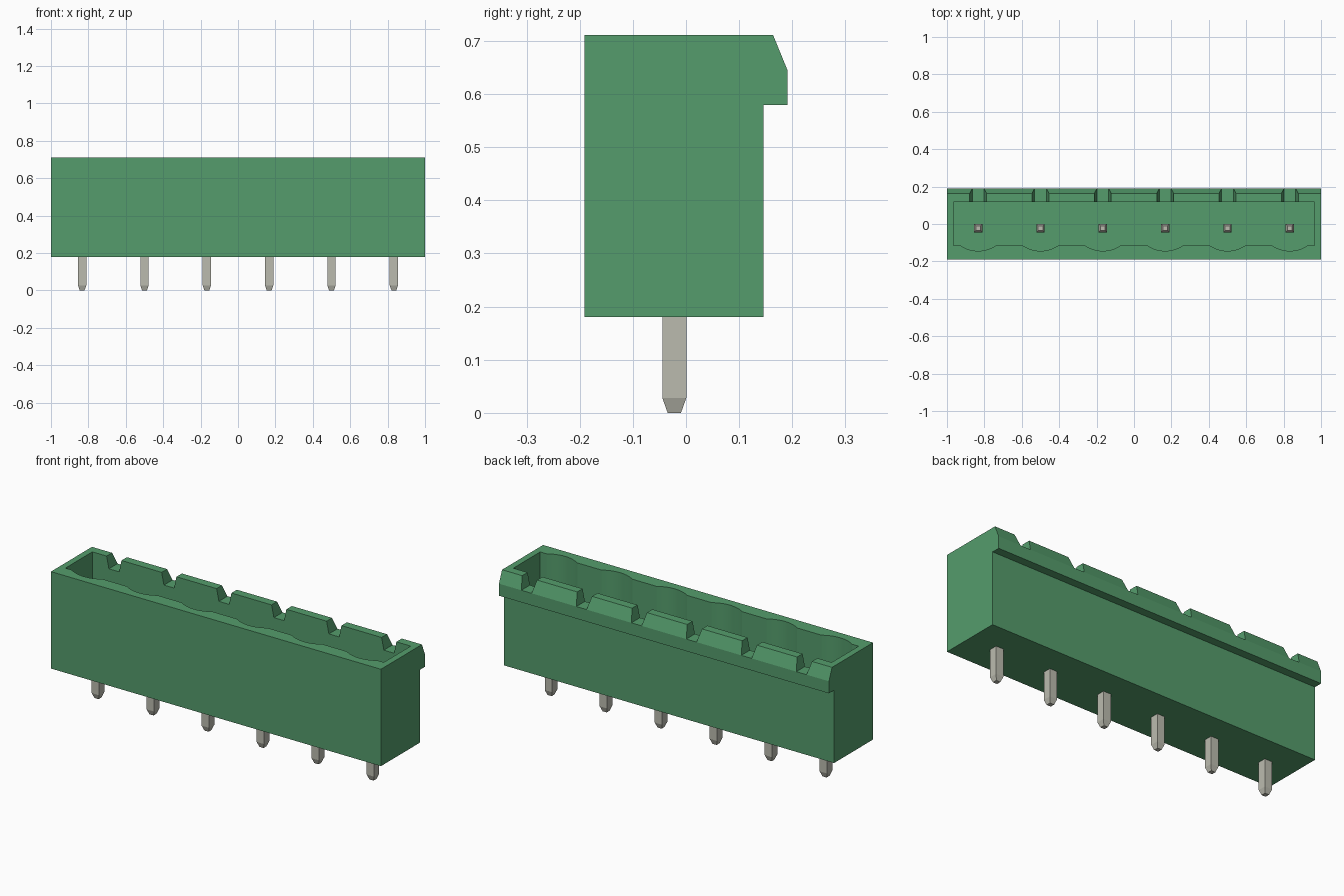
import bpy
import bmesh
import math
from mathutils import Vector

cube = bpy.data.objects.get("Cube")
if cube:
    bpy.data.objects.remove(cube, do_unlink=True)

PIN_X = [(i - 2.5) / 3 for i in range(6)]
PIN_Y = -0.022
TOP, BASE, FLOOR = 0.711, 0.18, 0.29


def material(name, rgb):
    mat = bpy.data.materials.new(name)
    mat.use_nodes = True
    mat.diffuse_color = (*rgb, 1)
    mat.node_tree.nodes["Principled BSDF"].inputs["Base Color"].default_value = (*rgb, 1)
    return mat


green = material("green plastic", (0.09, 0.335, 0.15))
metal = material("tin plated metal", (0.50, 0.50, 0.43))


def prism(name, points, offset, mat):
    """Extrude a closed 3D outline along an offset."""
    bm = bmesh.new()
    face = bm.faces.new([bm.verts.new(p) for p in points])
    ext = bmesh.ops.extrude_face_region(bm, geom=[face])
    moved = [v for v in ext["geom"] if isinstance(v, bmesh.types.BMVert)]
    bmesh.ops.translate(bm, verts=moved, vec=Vector(offset))
    return finish(name, bm, mat)


def finish(name, bm, mat):
    bmesh.ops.recalc_face_normals(bm, faces=bm.faces)
    mesh = bpy.data.meshes.new(name)
    bm.to_mesh(mesh)
    bm.free()
    mesh.materials.append(mat)
    obj = bpy.data.objects.new(name, mesh)
    bpy.context.collection.objects.link(obj)
    return obj


def cut(target, cutter):
    """Subtract the cutter from the target and discard it."""
    cutter.hide_render = True
    mod = target.modifiers.new("cut", "BOOLEAN")
    mod.operation = "DIFFERENCE"
    mod.solver = "EXACT"
    mod.object = cutter
    bpy.context.view_layer.objects.active = target
    bpy.ops.object.modifier_apply(modifier=mod.name)
    bpy.data.objects.remove(cutter, do_unlink=True)


# Housing: side profile with the chamfered latch lip at the back
profile = [(-0.191, BASE), (0.146, BASE), (0.146, 0.579), (0.191, 0.579),
           (0.191, 0.645), (0.164, TOP), (-0.191, TOP)]
housing = prism("housing", [(-1, y, z) for y, z in profile], (2, 0, 0), green)

# Socket: open pocket with a shallow arc in the front wall at each pin
half, sag, front = 0.093, 0.028, -0.116
radius = (half ** 2 + sag ** 2) / (2 * sag)
spread = math.asin(half / radius)
outline = [(0.965, 0.117), (-0.965, 0.117), (-0.965, front)]
for px in PIN_X:
    for k in range(13):
        a = spread * (k / 6 - 1)
        outline.append((px + radius * math.sin(a),
                        front - sag + radius * (1 - math.cos(a))))
outline.append((0.965, front))
cut(housing, prism("socket_cutter", [(x, y, FLOOR) for x, y in outline],
                   (0, 0, 0.6), green))

# Tapered notches through the back wall, one behind each pin
for px in PIN_X:
    notch = [(-0.031, 0.645), (0.031, 0.645), (0.059, 0.777), (-0.059, 0.777)]
    cut(housing, prism("notch_cutter", [(px + x, 0.05, z) for x, z in notch],
                       (0, 0.25, 0), green))

bpy.ops.object.select_all(action="DESELECT")
housing.select_set(True)
bpy.context.view_layer.objects.active = housing
bpy.ops.object.shade_smooth_by_angle(angle=math.radians(15))

# Square contact pins with tapered ends
rings = [(0.0, 0.0125), (0.028, 0.0225), (0.522, 0.0225), (0.55, 0.0125)]
for i, px in enumerate(PIN_X):
    bm = bmesh.new()
    loops = [[bm.verts.new((px + sx * r, PIN_Y + sy * r, z))
              for sx, sy in ((-1, -1), (1, -1), (1, 1), (-1, 1))]
             for z, r in rings]
    for low, high in zip(loops, loops[1:]):
        for k in range(4):
            n = (k + 1) % 4
            bm.faces.new((low[k], low[n], high[n], high[k]))
    bm.faces.new(loops[0])
    bm.faces.new(loops[-1])
    finish(f"contact_pin_{i + 1}", bm, metal)
